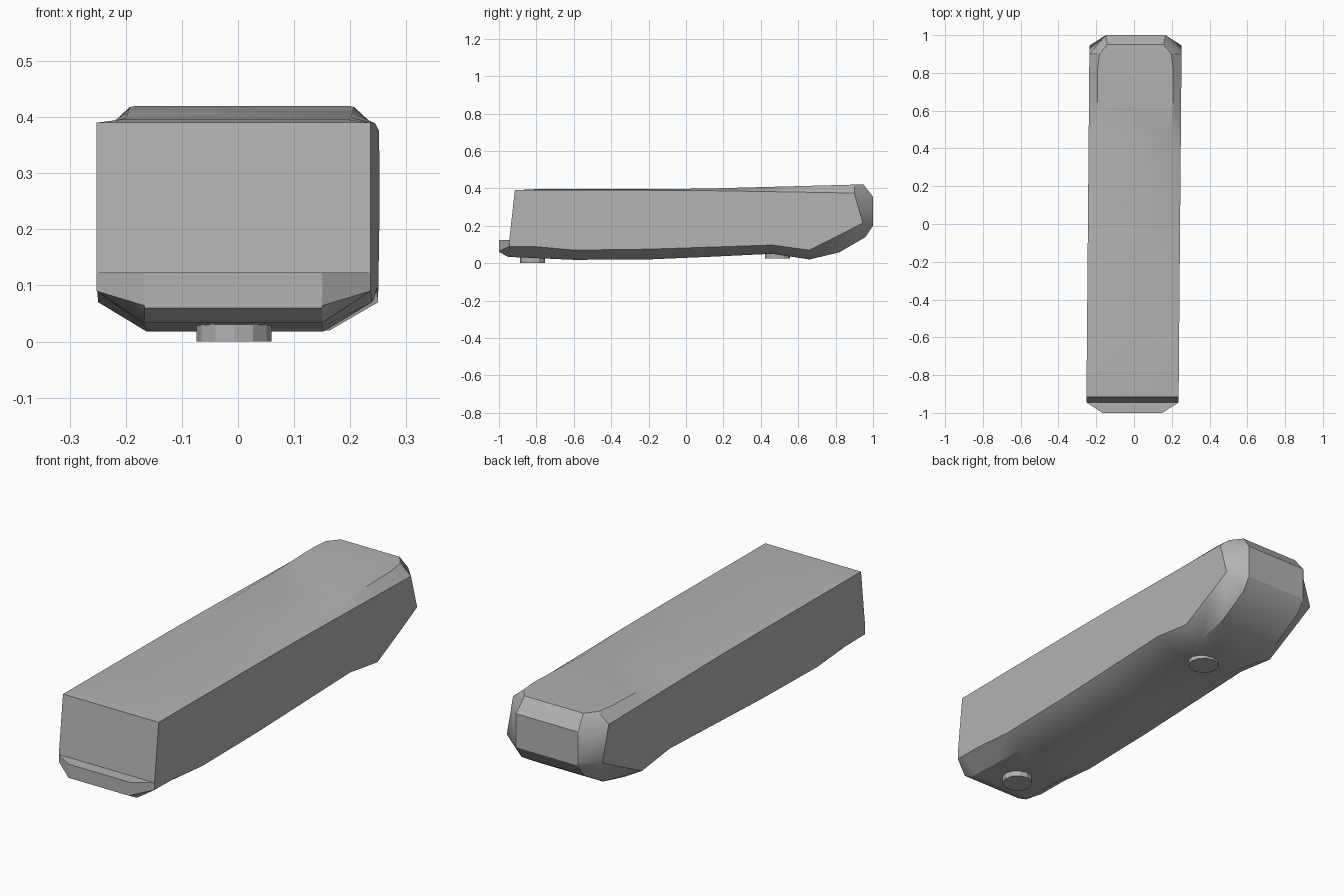
import bpy
import bmesh

cube = bpy.data.objects.get("Cube")
if cube:
    bpy.data.objects.remove(cube, do_unlink=True)

# Single grey finish
grey = bpy.data.materials.new("plain grey")
grey.use_nodes = True
colour = (0.45, 0.45, 0.45, 1)
grey.diffuse_color = colour
grey.node_tree.nodes["Principled BSDF"].inputs["Base Color"].default_value = colour

SIDE = 0.244    # half width of the flat sides
BASE = 0.158    # half width of the underside and the end faces


def finish(name, bm, angle):
    """Turn a bmesh into a shaded object."""
    bmesh.ops.recalc_face_normals(bm, faces=bm.faces)
    mesh = bpy.data.meshes.new(name)
    bm.to_mesh(mesh)
    bm.free()
    mesh.materials.append(grey)
    obj = bpy.data.objects.new(name, mesh)
    bpy.context.collection.objects.link(obj)
    bpy.ops.object.select_all(action="DESELECT")
    obj.select_set(True)
    bpy.context.view_layer.objects.active = obj
    bpy.ops.object.shade_smooth_by_angle(angle=angle)
    return obj


def middle_section(y, base_z, low_z):
    """Half section: underside edge, lower side, upper side, top edge."""
    rise = max(0, y / 0.9)
    return [
        (BASE, y, base_z),
        (SIDE, y, low_z),
        (SIDE, y, 0.39 - 0.015 * rise),
        (0.2, y, 0.396 + 0.024 * rise),
    ]


def add_ring(bm, half):
    """Mirror a half section, leaning it slightly sideways along the length."""
    points = half + [(-x, y, z) for x, y, z in reversed(half)]
    return [bm.verts.new((x + 0.0085 * y, y, z)) for x, y, z in points]


# Lip and upright front face
lip_tip = [(BASE, -1, 0.06), (BASE, -1, 0.064), (BASE, -1, 0.123), (BASE, -1, 0.123)]
lip_root = [(BASE, -0.95, 0.033), (SIDE, -0.945, 0.09),
            (SIDE, -0.945, 0.123), (SIDE, -0.945, 0.123)]
front_top = middle_section(-0.915, 0.032, 0.09)
front_top[-1] = front_top[-2]

# Wavy underside along the length: y, underside height, lower side height
wave = [(-0.8, 0.027, 0.088), (-0.6, 0.018, 0.07), (-0.2, 0.02, 0.075),
        (0.1, 0.033, 0.085), (0.46, 0.05, 0.097), (0.66, 0.02, 0.07),
        (0.82, 0.058, 0.15)]

# Chamfered rear end
rear_corner = [(BASE, 0.96, 0.14), (SIDE, 0.945, 0.215),
               (SIDE, 0.9, 0.375), (0.19, 0.9, 0.42)]
rear_end = [(BASE, 1, 0.2), (BASE, 1, 0.215), (BASE, 1, 0.355), (0.15, 0.95, 0.42)]

sections = [lip_tip, lip_root, front_top]
sections += [middle_section(*row) for row in wave]
sections += [rear_corner, rear_end]

# Body lofted through the sections
bm = bmesh.new()
rings = [add_ring(bm, half) for half in sections]
for a, b in zip(rings, rings[1:]):
    for i in range(len(a)):
        j = (i + 1) % len(a)
        bm.faces.new((a[i], a[j], b[j], b[i]))
bm.faces.new(rings[0])
# Rear cap: upright panel below, sloping bevel above
end = rings[-1]
bm.faces.new(end[:3] + end[5:])
bm.faces.new(end[2:6])
bmesh.ops.remove_doubles(bm, verts=bm.verts, dist=0.0005)
finish("body", bm, 0.56)

# Round feet under the body
for name, y, bottom in (("front_foot", -0.82, 0), ("rear_foot", 0.49, 0.025)):
    bm = bmesh.new()
    bmesh.ops.create_cone(bm, cap_ends=True, segments=12,
                          radius1=0.067, radius2=0.067, depth=0.06)
    foot = finish(name, bm, 0.5)
    foot.location = (0.0085 * y, y, bottom + 0.03)
